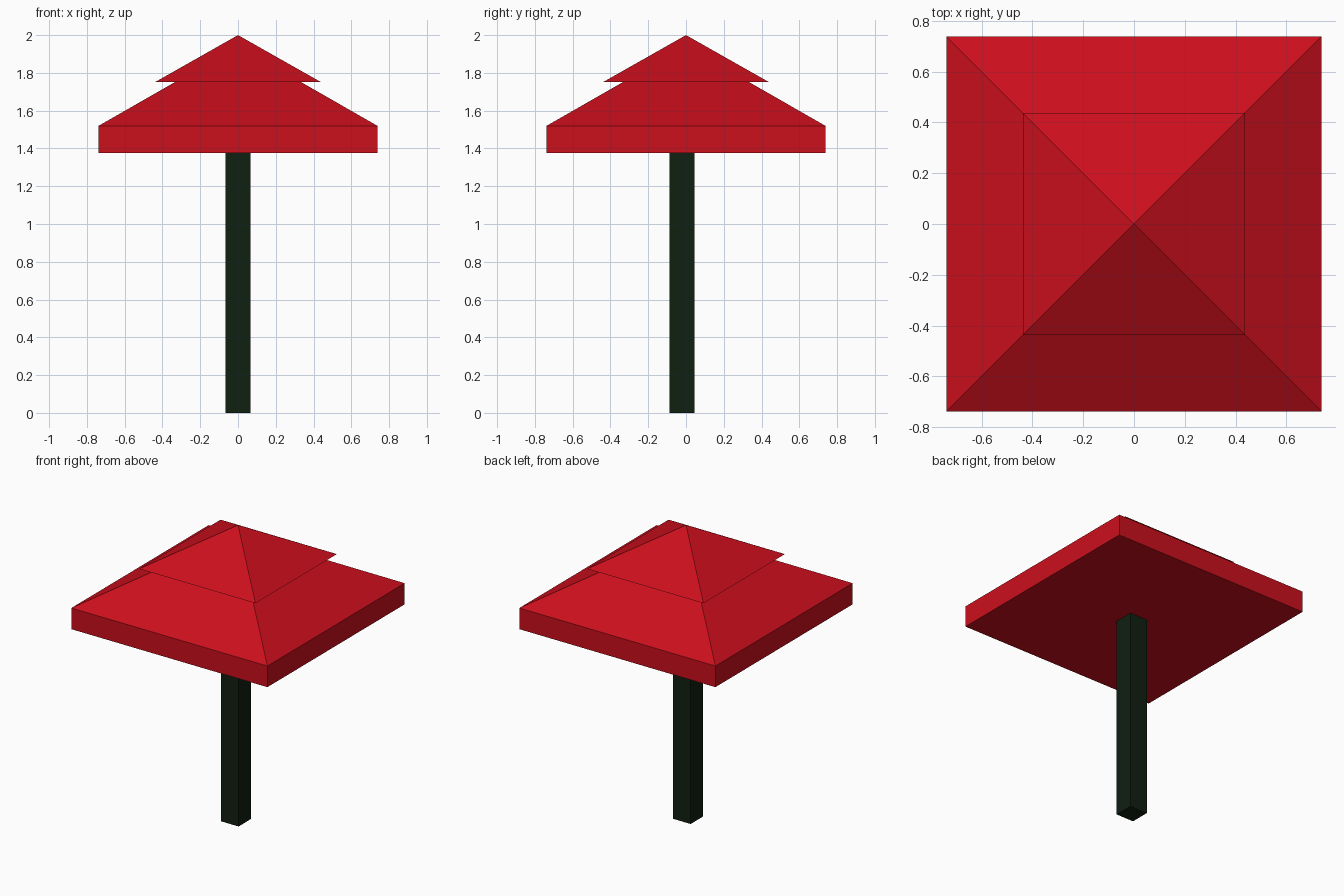
import bpy, bmesh

if "Cube" in bpy.data.objects:
    bpy.data.objects.remove(bpy.data.objects["Cube"])

def material(name, rgb):
    m = bpy.data.materials.new(name)
    m.diffuse_color = (*rgb, 1)
    m.use_nodes = True
    m.node_tree.nodes["Principled BSDF"].inputs["Base Color"].default_value = m.diffuse_color
    return m

red = material("red_canvas", (0.6, 0.005, 0.012))
dark = material("dark_green_post", (0.005, 0.014, 0.0055))

def square_loft(name, rings, mat, apex=None, y=0.0):
    """Closed square solid from (half width, z) rings, optionally ending in a point."""
    bm = bmesh.new()
    loops = [[bm.verts.new((sx * h, y + sy * h, z))
              for sx, sy in ((-1, -1), (1, -1), (1, 1), (-1, 1))] for h, z in rings]
    bm.faces.new(loops[0][::-1])
    for a, b in zip(loops, loops[1:]):
        for i in range(4):
            j = (i + 1) % 4
            bm.faces.new((a[i], a[j], b[j], b[i]))
    top = loops[-1]
    if apex is None:
        bm.faces.new(top)
    else:
        tip = bm.verts.new((0, y, apex))
        for i in range(4):
            bm.faces.new((top[i], top[(i + 1) % 4], tip))
    bmesh.ops.recalc_face_normals(bm, faces=bm.faces[:])
    me = bpy.data.meshes.new(name)
    bm.to_mesh(me)
    bm.free()
    me.materials.append(mat)
    ob = bpy.data.objects.new(name, me)
    bpy.context.collection.objects.link(ob)
    return ob

# Square post, slightly forward of centre
square_loft("post", [(0.066, 0), (0.066, 1.376)], dark, y=-0.022)
# Main canopy: straight valance below a pyramid roof
square_loft("lower_canopy", [(0.738, 1.376), (0.738, 1.52)], red, apex=1.942)
# Overhanging upper vent tier with the same slope
square_loft("upper_canopy", [(0.438, 1.752)], red, apex=2.0)
